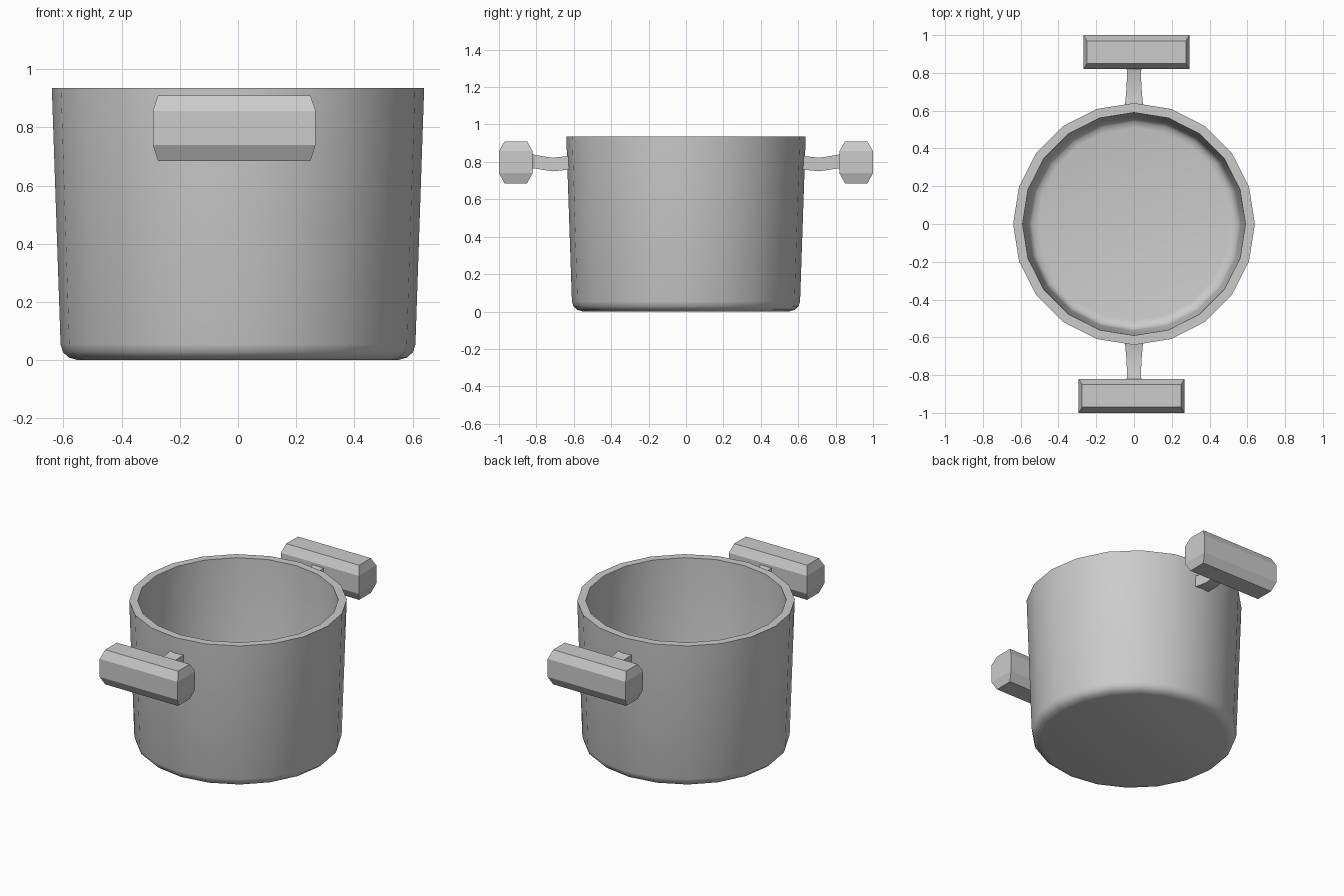
import bpy
import bmesh
from math import pi, radians, cos, sin
from mathutils import Matrix

cube = bpy.data.objects.get("Cube")
if cube:
    bpy.data.objects.remove(cube, do_unlink=True)

SIDES = 20


def finish(bm, name):
    bmesh.ops.recalc_face_normals(bm, faces=bm.faces)
    mesh = bpy.data.meshes.new(name)
    bm.to_mesh(mesh)
    bm.free()
    obj = bpy.data.objects.new(name, mesh)
    bpy.context.collection.objects.link(obj)
    return obj


def loft(name, rings, turn):
    """Skin a list of closed rings, cap both ends, then turn about z."""
    bm = bmesh.new()
    loops = [[bm.verts.new(p) for p in ring] for ring in rings]
    for a, b in zip(loops, loops[1:]):
        for i in range(len(a)):
            j = (i + 1) % len(a)
            bm.faces.new((a[i], a[j], b[j], b[i]))
    bm.faces.new(loops[0])
    bm.faces.new(loops[-1])
    bm.transform(Matrix.Rotation(turn, 4, "Z"))
    return finish(bm, name)


def circle(r, z):
    return [(r * cos(2 * pi * i / SIDES), r * sin(2 * pi * i / SIDES), z)
            for i in range(SIDES)]


def smooth(obj, angle):
    bpy.ops.object.select_all(action="DESELECT")
    obj.select_set(True)
    bpy.context.view_layer.objects.active = obj
    bpy.ops.object.shade_smooth_by_angle(angle=radians(angle))


# Pot body: rounded base, tapered outer wall, flat rim, inner wall and floor
profile = [(0.55, 0), (0.582, 0.009), (0.602, 0.028), (0.61, 0.055),
           (0.64, 0.935), (0.59, 0.935),
           (0.565, 0.1), (0.557, 0.073), (0.54, 0.056), (0.51, 0.05)]
pot = loft("pot_body", [circle(r, z) for r, z in profile], 0)
smooth(pot, 40)


# Grip: a bar whose top and bottom are chamfered on all four sides
def grip_ring(z, inset):
    x0, x1 = -0.293 + inset * 0.6, 0.267 - inset * 0.6
    y0, y1 = -1 + inset, -0.82 - inset
    return [(x0, y0, z), (x1, y0, z), (x1, y1, z), (x0, y1, z)]


# Bracket: a sagging strap from the wall to the grip
def bracket_ring(y, half, bottom, top):
    return [(-half, y, bottom), (half, y, bottom), (half, y, top), (-half, y, top)]


for side, turn in (("front", 0), ("back", pi)):
    loft(side + "_grip",
         [grip_ring(0.685, 0.03), grip_ring(0.74, 0),
          grip_ring(0.857, 0), grip_ring(0.91, 0.03)], turn)
    strap = loft(side + "_bracket",
                 [bracket_ring(-0.61, 0.05, 0.762, 0.835),
                  bracket_ring(-0.66, 0.045, 0.755, 0.828),
                  bracket_ring(-0.715, 0.04, 0.75, 0.822),
                  bracket_ring(-0.81, 0.036, 0.765, 0.838),
                  bracket_ring(-0.83, 0.046, 0.765, 0.842)], turn)
    smooth(strap, 20)
